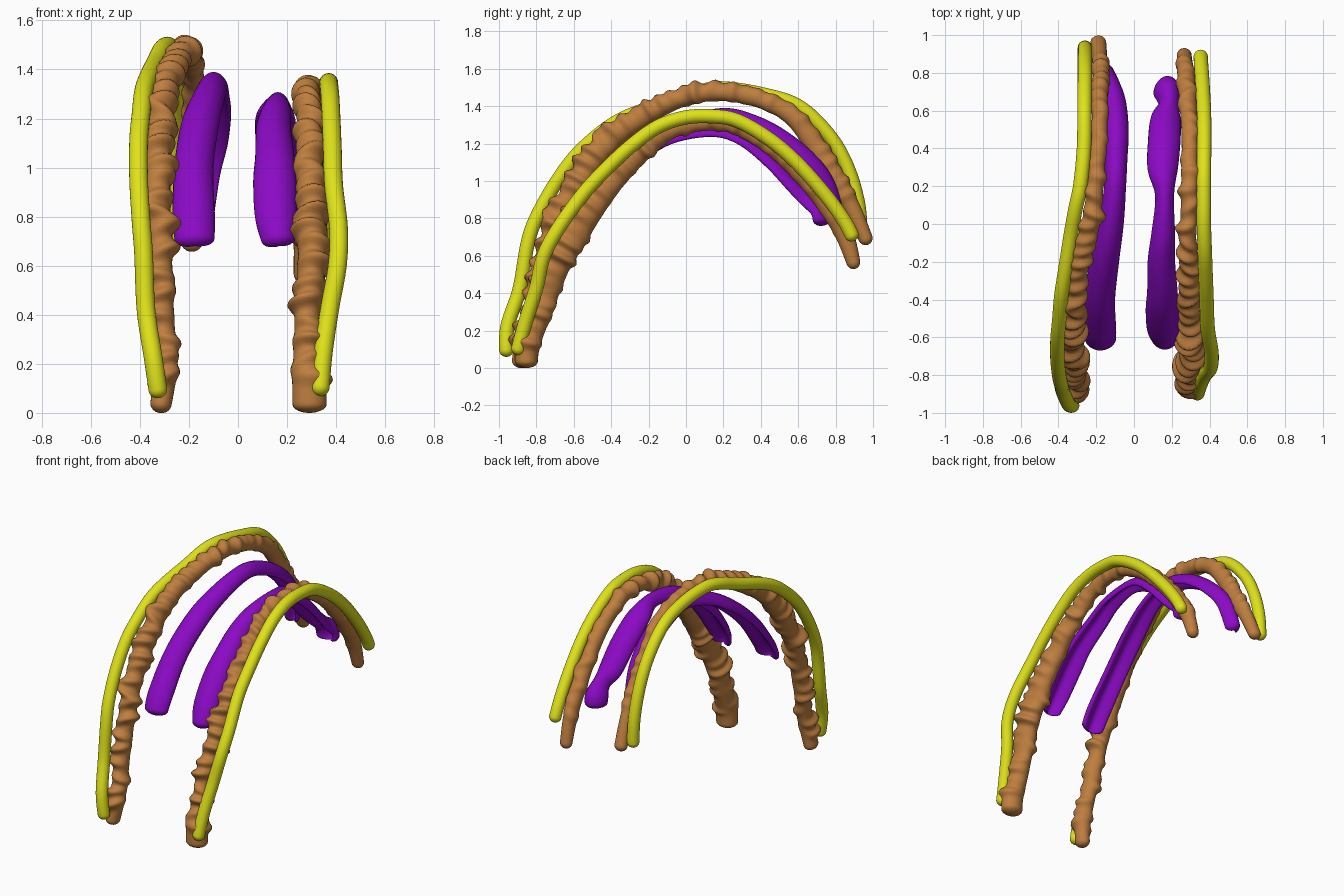
import bpy, bmesh, math, random
from mathutils import Vector

random.seed(4)


def material(name, rgb):
    m = bpy.data.materials.new(name)
    m.diffuse_color = (*rgb, 1)
    return m


YELLOW = material("yellow", (0.74, 0.76, 0.01))
BROWN = material("brown", (0.52, 0.21, 0.05))
PURPLE = material("purple", (0.26, 0.003, 0.56))


def smooth_path(points):
    """Catmull-Rom through (x, y, z, half width, half thickness) rows."""
    p = [points[0]] + points + [points[-1]]
    out = []
    for i in range(1, len(p) - 2):
        for k in range(20):
            t = k / 20
            out.append([0.5 * (2 * b + (c - a) * t + (2 * a - 5 * b + 4 * c - d) * t * t
                               + (3 * b - a - 3 * c + d) * t ** 3)
                        for a, b, c, d in zip(p[i - 1], p[i], p[i + 1], p[i + 2])])
    return out + [list(points[-1])]


def sweep(name, points, mat, style="round", rings=120, sides=24, cap=0.035):
    path = smooth_path(points)
    dist = [0.0]
    for a, b in zip(path, path[1:]):
        dist.append(dist[-1] + (Vector(b[:3]) - Vector(a[:3])).length)
    total = dist[-1]

    def at(s):
        s = min(max(s, 0), total)
        i = 0
        while i < len(dist) - 2 and dist[i + 1] < s:
            i += 1
        f = (s - dist[i]) / max(dist[i + 1] - dist[i], 1e-9)
        return [a + (b - a) * f for a, b in zip(path[i], path[i + 1])]

    # stations: dense at the rounded ends
    ends = [(cap * (1 - math.cos(a)), math.sin(a)) for a in (0.15, 0.4, 0.7, 1.0, 1.3)]
    st = ends + [(cap + (total - 2 * cap) * i / rings, 1) for i in range(rings + 1)]
    st += [(total - s, f) for s, f in reversed(ends)]

    # jittered ridges of the lumpy strands
    ridges = []
    s = 0.14
    while style == "lumpy" and s < total - 0.2:
        fade = 1.0 if s < total * 0.65 else 0.45
        ridges.append((s, random.uniform(0.35, 0.8) * fade,
                       math.pi / 2 + random.uniform(-1.4, 1.4), random.uniform(-0.03, 0.03)))
        s += random.uniform(0.06, 0.1)

    bm = bmesh.new()
    loops = []
    for s, f in st:
        x, y, z, w, t = at(s)
        tan = (Vector(at(s + 0.02)[:3]) - Vector(at(s - 0.02)[:3])).normalized()
        side = (Vector((1, 0, 0)) - tan * tan.x).normalized()
        up = side.cross(tan)
        loop = []
        for k in range(sides):
            a = 2 * math.pi * k / sides
            u, v, r = math.cos(a), math.sin(a), f
            if style == "channel":      # convex top, grooved underside
                if v < 0:
                    v *= 1 - 1.35 * (1 - abs(u))
                v -= 0.4 * u * u
            for c, amp, ang, skew in ridges:
                d = (s - c - skew * math.cos(a)) / 0.027
                if abs(d) < 3:
                    r += f * amp * math.exp(-d * d) * (0.5 + 0.5 * math.cos(a - ang))
            loop.append(bm.verts.new(Vector((x, y, z)) + side * u * w * r + up * v * t * r))
        loops.append(loop)
    for A, B in zip(loops, loops[1:]):
        for k in range(sides):
            j = (k + 1) % sides
            bm.faces.new((A[k], A[j], B[j], B[k]))
    bm.faces.new(loops[0][::-1])
    bm.faces.new(loops[-1])
    bmesh.ops.recalc_face_normals(bm, faces=bm.faces)
    for face in bm.faces:
        face.smooth = True
    me = bpy.data.meshes.new(name)
    bm.to_mesh(me)
    bm.free()
    me.materials.append(mat)
    bpy.context.collection.objects.link(bpy.data.objects.new(name, me))


def rod(rows, r):
    return [(x, y, z, r, r) for x, y, z in rows]


# outer smooth yellow arches
sweep("right_outer_arch", rod([
    (0.333, -0.905, 0.07), (0.347, -0.86, 0.24), (0.375, -0.80, 0.43), (0.405, -0.76, 0.6),
    (0.41, -0.68, 0.75), (0.39, -0.55, 0.93), (0.385, -0.42, 1.07), (0.38, -0.29, 1.19),
    (0.375, -0.15, 1.29), (0.37, 0, 1.34), (0.37, 0.15, 1.345), (0.37, 0.28, 1.32),
    (0.372, 0.45, 1.22), (0.37, 0.6, 1.09), (0.362, 0.75, 0.92), (0.355, 0.85, 0.78),
    (0.353, 0.9, 0.68)], 0.038), YELLOW)
sweep("left_outer_arch", rod([
    (-0.322, -0.96, 0.06), (-0.345, -0.955, 0.22), (-0.375, -0.89, 0.42), (-0.385, -0.85, 0.65),
    (-0.395, -0.81, 0.78), (-0.405, -0.72, 0.95), (-0.405, -0.61, 1.11), (-0.395, -0.5, 1.22),
    (-0.385, -0.38, 1.31), (-0.365, -0.25, 1.37), (-0.335, -0.06, 1.43), (-0.31, 0.08, 1.48),
    (-0.285, 0.2, 1.495), (-0.265, 0.4, 1.465), (-0.262, 0.6, 1.4), (-0.26, 0.76, 1.25),
    (-0.26, 0.86, 1.08), (-0.26, 0.92, 0.88), (-0.26, 0.935, 0.69)], 0.038), YELLOW)

# lumpy brown arches
sweep("right_lumpy_arch", [
    (0.292, -0.855, 0.0, 0.07, 0.06), (0.29, -0.845, 0.13, 0.068, 0.065),
    (0.28, -0.79, 0.28, 0.052, 0.065), (0.295, -0.7, 0.54, 0.055, 0.075),
    (0.305, -0.58, 0.75, 0.056, 0.078), (0.295, -0.445, 0.94, 0.055, 0.068),
    (0.29, -0.305, 1.1, 0.05, 0.06), (0.285, -0.14, 1.24, 0.043, 0.052),
    (0.29, 0, 1.3, 0.042, 0.046), (0.295, 0.22, 1.31, 0.044, 0.046),
    (0.295, 0.42, 1.21, 0.042, 0.046), (0.29, 0.58, 1.075, 0.044, 0.048),
    (0.28, 0.73, 0.9, 0.047, 0.05), (0.27, 0.84, 0.73, 0.042, 0.05),
    (0.265, 0.905, 0.53, 0.038, 0.034)], BROWN, "lumpy", 300)
sweep("left_lumpy_arch", [
    (-0.32, -0.885, 0.0, 0.042, 0.05), (-0.3, -0.865, 0.14, 0.046, 0.05),
    (-0.3, -0.825, 0.28, 0.045, 0.05), (-0.31, -0.785, 0.45, 0.047, 0.052),
    (-0.322, -0.705, 0.73, 0.05, 0.056), (-0.33, -0.62, 0.91, 0.053, 0.06),
    (-0.325, -0.5, 1.1, 0.052, 0.062), (-0.31, -0.37, 1.25, 0.05, 0.06),
    (-0.285, -0.2, 1.36, 0.048, 0.052), (-0.23, 0, 1.45, 0.046, 0.046),
    (-0.205, 0.2, 1.475, 0.043, 0.046), (-0.19, 0.4, 1.435, 0.042, 0.046),
    (-0.18, 0.55, 1.36, 0.042, 0.048), (-0.18, 0.66, 1.235, 0.043, 0.052),
    (-0.178, 0.78, 1.04, 0.042, 0.052), (-0.182, 0.885, 0.86, 0.04, 0.046),
    (-0.19, 0.975, 0.66, 0.042, 0.036)], BROWN, "lumpy", 300)

# inner grooved purple bands
sweep("right_inner_band", [
    (0.17, -0.64, 0.68, 0.064, 0.04), (0.155, -0.58, 0.8, 0.084, 0.044),
    (0.15, -0.47, 0.95, 0.088, 0.047), (0.15, -0.36, 1.06, 0.08, 0.047),
    (0.145, -0.2, 1.17, 0.072, 0.047), (0.155, -0.05, 1.24, 0.062, 0.045),
    (0.162, 0.15, 1.265, 0.05, 0.042), (0.152, 0.3, 1.22, 0.08, 0.045),
    (0.16, 0.45, 1.1, 0.086, 0.047), (0.168, 0.57, 0.97, 0.08, 0.047),
    (0.185, 0.64, 0.9, 0.056, 0.05), (0.178, 0.71, 0.84, 0.074, 0.062),
    (0.178, 0.725, 0.76, 0.072, 0.062)], PURPLE, "channel")
sweep("left_inner_band", [
    (-0.175, -0.645, 0.68, 0.078, 0.04), (-0.18, -0.58, 0.8, 0.086, 0.044),
    (-0.18, -0.41, 1.01, 0.08, 0.047), (-0.155, -0.2, 1.19, 0.077, 0.047),
    (-0.12, 0, 1.3, 0.066, 0.045), (-0.1, 0.2, 1.345, 0.058, 0.045),
    (-0.095, 0.35, 1.31, 0.06, 0.047), (-0.093, 0.5, 1.235, 0.065, 0.047),
    (-0.105, 0.65, 1.115, 0.064, 0.047), (-0.13, 0.75, 0.98, 0.057, 0.047),
    (-0.15, 0.81, 0.77, 0.047, 0.047)], PURPLE, "channel")
